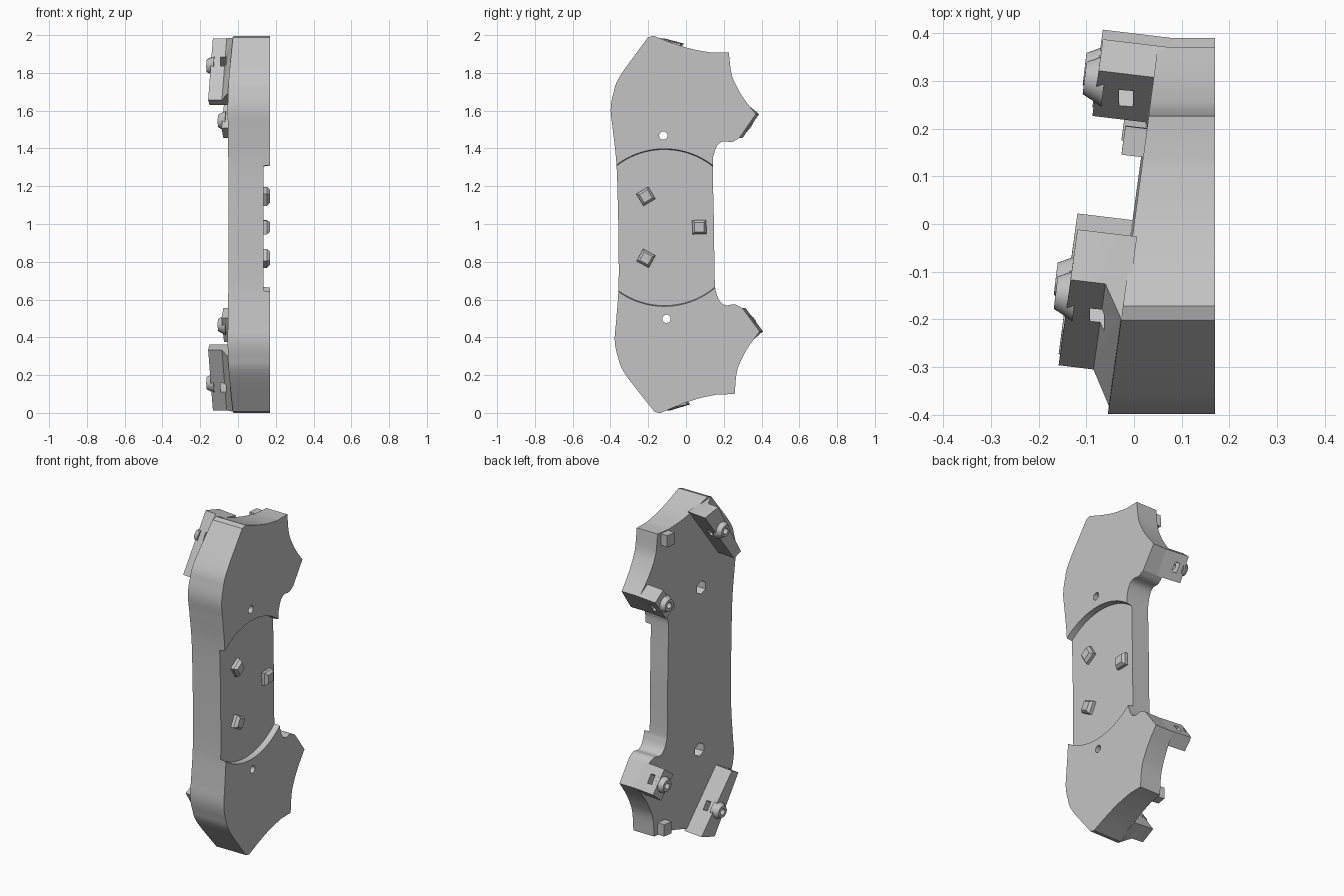
import bpy, bmesh, math
from mathutils import Matrix, Vector

cube = bpy.data.objects.get("Cube")
if cube:
    bpy.data.objects.remove(cube, do_unlink=True)

FRONT = 0.17                            # flat face of the plate
RISE = 0.115                            # height of clamp blocks over the back
AXIS = Vector((-1, 0.12, 0)).normalized()
LEAN = Matrix.Rotation(math.radians(1), 4, 'X')
parts = []

grey = bpy.data.materials.new("plain_grey")
grey.use_nodes = True
grey.diffuse_color = (0.55, 0.55, 0.55, 1)
grey.node_tree.nodes["Principled BSDF"].inputs["Base Color"].default_value = grey.diffuse_color


def back(y):
    """Sloping back plane of the plate."""
    return 0.136 * y - 0.002


def finish(name, bm, cutter=False):
    bmesh.ops.recalc_face_normals(bm, faces=bm.faces)
    mesh = bpy.data.meshes.new(name)
    bm.to_mesh(mesh)
    bm.free()
    obj = bpy.data.objects.new(name, mesh)
    bpy.context.collection.objects.link(obj)
    if cutter:
        obj.hide_render = True
    else:
        mesh.materials.append(grey)
        parts.append(obj)
    return obj


def loft(name, rings):
    """Closed solid through rings of equal point count."""
    bm = bmesh.new()
    loops = [[bm.verts.new(p) for p in ring] for ring in rings]
    n = len(loops[0])
    for a, b in zip(loops, loops[1:]):
        for i in range(n):
            j = (i + 1) % n
            bm.faces.new((a[i], a[j], b[j], b[i]))
    bm.faces.new(loops[0])
    bm.faces.new(loops[-1])
    return finish(name, bm)


def cone(name, pos, axis, r1, r2, depth, sides=32, cutter=False, spin=0.0):
    """Cone or prism that starts at pos and runs along axis."""
    bm = bmesh.new()
    m = (Matrix.Translation(pos) @ axis.to_track_quat('Z', 'Y').to_matrix().to_4x4()
         @ Matrix.Rotation(spin, 4, 'Z') @ Matrix.Translation((0, 0, depth / 2)))
    bmesh.ops.create_cone(bm, cap_ends=True, segments=sides, radius1=r1, radius2=r2,
                          depth=depth, matrix=m)
    return finish(name, bm, cutter)


def box(name, pos, x_axis, y_axis, size, cutter=False):
    z_axis = x_axis.cross(y_axis).normalized()
    rot = Matrix((x_axis, y_axis, z_axis)).transposed().to_4x4()
    bm = bmesh.new()
    bmesh.ops.create_cube(bm, matrix=Matrix.Translation(pos) @ rot @ Matrix.Diagonal((*size, 1)))
    return finish(name, bm, cutter)


def cut(obj, cutters):
    for c in cutters:
        mod = obj.modifiers.new("cut", 'BOOLEAN')
        mod.operation, mod.solver, mod.object = 'DIFFERENCE', 'EXACT', c
    dg = bpy.context.evaluated_depsgraph_get()
    mesh = bpy.data.meshes.new_from_object(obj.evaluated_get(dg))
    obj.modifiers.clear()
    obj.data = mesh
    for c in cutters:
        bpy.data.objects.remove(c, do_unlink=True)


def curve(pts, steps=6):
    """Smooth path through points, without the last one."""
    p = [Vector(q) for q in pts]
    p = [2 * p[0] - p[1]] + p + [2 * p[-1] - p[-2]]
    out = []
    for a, b, c, d in zip(p, p[1:], p[2:], p[3:]):
        for k in range(steps):
            t = k / steps
            out.append(0.5 * (2 * b + (c - a) * t + (2 * a - 5 * b + 4 * c - d) * t * t
                              + (3 * b - a - 3 * c + d) * t ** 3))
    return out


# Plate outline, upper half as (y, height from centre), then mirrored
upper = curve([(0.148, 0), (0.147, 0.3), (0.155, 0.37), (0.175, 0.415), (0.205, 0.434),
               (0.25, 0.43), (0.29, 0.45)])
upper += [Vector((0.29, 0.45))]
upper += curve([(0.38, 0.575), (0.325, 0.648), (0.285, 0.715), (0.255, 0.79), (0.242, 0.905)])
upper += [Vector((0.242, 0.905))]
upper += curve([(0.15, 0.905), (0.05, 0.925), (-0.05, 0.957), (-0.155, 0.999)])
upper += [Vector((-0.155, 0.999))]
upper += curve([(-0.185, 0.99), (-0.335, 0.79), (-0.372, 0.70), (-0.388, 0.61),
                (-0.378, 0.5), (-0.362, 0.31), (-0.358, 0)])
clean = [p for i, p in enumerate(upper) if i == 0 or (p - upper[i - 1]).length > 1e-4]
outline = clean + [Vector((-0.358, 0))] + [Vector((p.x, -p.y)) for p in reversed(clean[1:])]
plate = loft("plate", [[(FRONT, y, w) for y, w in outline],
                       [(back(y), y, w) for y, w in outline]])

# Round shallow recess, bolt holes and hexagonal nut pockets
X = Vector((1, 0, 0))
cutters = [cone("recess_cutter", (0.135, -0.115, -0.017), X, 0.413, 0.422, 0.08, 128, True)]
for w in (0.47, -0.5):
    cutters.append(cone("bolt_cutter", (-0.3, -0.112, w), X, 0.022, 0.022, 0.7, 24, True))
    cutters.append(cone("nut_cutter", (-0.1, -0.112, w), X, 0.04, 0.04, 0.15, 6, True))
cut(plate, cutters)

# Square locating studs in the recess
for name, y, w, turn in (("rear_stud", 0.07, -0.018, 0), ("upper_stud", -0.21, 0.15, 30),
                         ("lower_stud", -0.215, -0.178, -30)):
    a = math.radians(turn)
    rings = []
    for x, half in ((0.13, 0.037), (0.153, 0.037), (FRONT, 0.025)):
        rings.append([(x, y + half * 1.414 * math.cos(a + math.pi * (k / 2 + 0.25)),
                       w + half * 1.414 * math.sin(a + math.pi * (k / 2 + 0.25)))
                      for k in range(4)])
    loft(name, rings)


def at(y, w, depth):
    """Point at a height over the back plane, following the block lean."""
    return Vector((back(y) - depth, y + 0.12 * (depth + 0.03), w))


def clamp(name, levels, knob, inward, along):
    """Block with a through slot and a bored knob on its back."""
    block = loft(name + "_block", [[at(y, w, d) for y, w in pts] for d, pts in levels])
    boss = cone(name + "_knob", at(*knob, RISE - 0.015), AXIS, 0.055, 0.034, 0.042)
    for obj in (block, boss):
        tools = [cone("bore_cutter", at(*knob, 0.05), AXIS, 0.018, 0.018, 0.2, 20, True)]
        if obj is block:
            tools.append(box("slot_cutter", at(*knob, 0.055), inward, along,
                             (0.4, 0.055, 0.03), True))
        cut(obj, tools)


for side, s in (("upper", 1), ("lower", -1)):
    # Chamfered front clamp
    def flip(pts):
        return [(y, w * s) for y, w in pts]
    inner = [(-0.012, 0.955), (-0.25, 0.635)]
    wide = flip([(-0.373, 0.70), (-0.185, 0.99)] + inner)
    narrow = flip([(-0.302, 0.662), (-0.117, 0.985)] + inner)
    clamp(side + "_front", [(-0.01, wide), (0.0, wide), (0.042, narrow), (RISE, narrow)],
          (-0.15, 0.84 * s), Vector((0, 0.84, -0.54 * s)).normalized(),
          Vector((0, 0.54, 0.84 * s)).normalized())

    # Clamp at the tip of the rear arm
    tip = flip([(0.29, 0.45), (0.38, 0.575), (0.315, 0.63), (0.218, 0.503)])
    clamp(side + "_rear", [(-0.03, tip), (RISE, tip)], (0.295, 0.54 * s),
          Vector((0, -0.81, 0.58 * s)).normalized(),
          Vector((0, 0.58, 0.81 * s)).normalized())

    # Small locating pin on the back
    square = flip([(0.152, 0.83), (0.212, 0.83), (0.212, 0.9), (0.152, 0.9)])
    loft(side + "_pin", [[at(y, w, d) for y, w in square] for d in (-0.03, 0.045)])

# Slight lean of the whole part, then smooth the curved walls
bpy.ops.object.select_all(action='DESELECT')
for obj in parts:
    obj.data.transform(Matrix.Translation((0, 0, 1)) @ LEAN)
    obj.select_set(True)
bpy.context.view_layer.objects.active = plate
bpy.ops.object.shade_smooth_by_angle(angle=math.radians(25))
